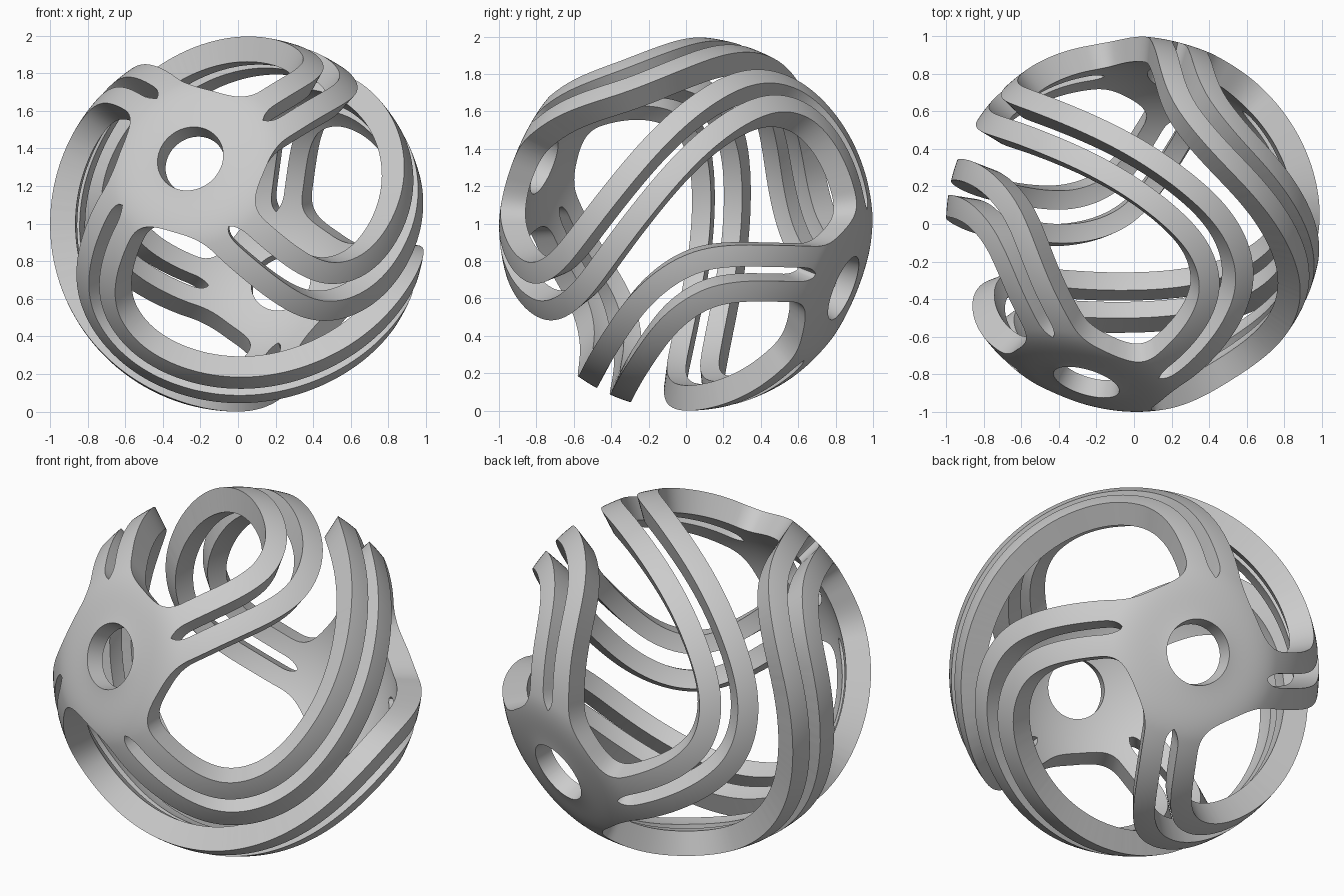
import bpy, bmesh, math
from mathutils import Vector, kdtree

if "Cube" in bpy.data.objects:
    bpy.data.objects.remove(bpy.data.objects["Cube"])

# Frame of the hub axis: one hub faces front-up-left, the other is opposite
AXIS = Vector((-0.268, -0.89, 0.365)).normalized()
E1 = (Vector((1, 0, 0)) - AXIS * AXIS.x).normalized()
E2 = AXIS.cross(E1)

SPACING, HALF_W = 0.098, 0.059      # paired bands: offset and half width
HUB_R, HOLE_R, THICK = 0.42, 0.19, 0.135
FLAT = 0.038                        # hubs are slightly flattened around the hole


def on_sphere(theta, phi):
    t, p = math.radians(theta), math.radians(phi)
    return AXIS * math.cos(t) + (E1 * math.cos(p) + E2 * math.sin(p)) * math.sin(t)


# S-shaped centre line of one arm (angle from hub, turn); second half by symmetry
half = [(8, -72), (17, -68), (27.5, -62.5), (40.5, -56.5), (53, -52),
        (64, -46), (72.5, -35.5), (78.5, -22.5), (85, -3)]
arm = half + [(90, 14)] + [(180 - t, 28 - p) for t, p in reversed(half)]


def spline(pts, n=24):
    out = []
    for i in range(1, len(pts) - 2):
        a, b, c, d = pts[i - 1:i + 3]
        for k in range(n):
            u = k / n
            q = 0.5 * (2 * b + (c - a) * u + (2 * a - 5 * b + 4 * c - d) * u * u
                       + (3 * b - a - 3 * c + d) * u ** 3)
            out.append(q)
    for _ in range(150):            # even out the curvature
        out = [out[0]] + [(a + b * 2 + c) / 4 for a, b, c in zip(out, out[1:], out[2:])] + [out[-1]]
    return [q.normalized() for q in out]


# Four arms around the axis, each a pair of parallel bands, wider apart at the turns
band_pts = []
for k in range(4):
    line = spline([on_sphere(t, p + 90 * k) for t, p in arm])
    for i in range(1, len(line) - 1):
        side = line[i].cross(line[i + 1] - line[i - 1]).normalized()
        lat = math.degrees(math.asin(abs(line[i].dot(AXIS))))
        gap = SPACING + 0.011 * math.exp(-((lat - 24) / 12) ** 2)
        for s in (-gap, gap):
            band_pts.append((line[i] + side * s).normalized())
tree = kdtree.KDTree(len(band_pts))
for i, p in enumerate(band_pts):
    tree.insert(p, i)
tree.balance()


def hub_angle(p):
    return math.acos(min(1.0, abs(p.dot(AXIS))))


def field(p):
    """Negative inside the bands and hubs, filleted where they meet."""
    band = tree.find(p)[2] - HALF_W
    ang = hub_angle(p)
    hub = ang - HUB_R
    k = 0.14
    h = max(k - abs(band - hub), 0) / k
    return max(min(band, hub) - h * h * k / 4, HOLE_R - ang)


# Trim a fine sphere to the outline, snapping close points onto it
src = bmesh.new()
bmesh.ops.create_icosphere(src, subdivisions=7, radius=1)
src.verts.ensure_lookup_table()
co = [v.co.normalized() for v in src.verts]
val = [field(p) for p in co]
for i, p in enumerate(co):
    if abs(val[i]) < 0.005:
        e = 0.001
        u = p.orthogonal().normalized()
        w = p.cross(u)
        g = u * (field((p + u * e).normalized()) - val[i]) + w * (field((p + w * e).normalized()) - val[i])
        g /= e
        co[i] = (p - g * (val[i] / max(g.length_squared, 0.3))).normalized()
        val[i] = 0.0
bm = bmesh.new()
cache = {}


def vert(i, j):
    key = (min(i, j), max(i, j))
    if key not in cache:
        i, j = key
        p = co[i] if i == j else co[i].lerp(co[j], val[i] / (val[i] - val[j])).normalized()
        cache[key] = bm.verts.new(p)
    return cache[key]


for f in src.faces:
    ids = [v.index for v in f.verts]
    if min(val[i] for i in ids) >= 0:
        continue
    poly = []
    for i, j in zip(ids, ids[1:] + ids[:1]):
        if val[i] <= 0:
            poly.append(vert(i, i))
        if val[i] * val[j] < 0:
            poly.append(vert(i, j))
    if len(poly) > 2:
        bm.faces.new(poly)
src.free()

# Wall thickness, inward; then flatten the outside of the hubs
outer, outer_faces = list(bm.verts), list(bm.faces)
rim = [e for e in bm.edges if e.is_boundary]
inner = {v: bm.verts.new(v.co * (1 - THICK)) for v in outer}
for f in outer_faces:
    bm.faces.new([inner[v] for v in reversed(f.verts)])
for e in rim:
    a, b = e.verts
    bm.faces.new((a, b, inner[b], inner[a]))
for v in outer:
    t = min(1, max(0, (0.50 - hub_angle(v.co)) / 0.31))
    v.co *= 1 - FLAT * t * t * (3 - 2 * t)
bmesh.ops.recalc_face_normals(bm, faces=bm.faces)
bmesh.ops.translate(bm, verts=bm.verts, vec=(0, 0, 1))

mesh = bpy.data.meshes.new("twisted_band_globe")
bm.to_mesh(mesh)
bm.free()
globe = bpy.data.objects.new("twisted_band_globe", mesh)
bpy.context.collection.objects.link(globe)
bpy.context.view_layer.objects.active = globe
globe.select_set(True)
bpy.ops.object.shade_smooth_by_angle(angle=math.radians(40))
